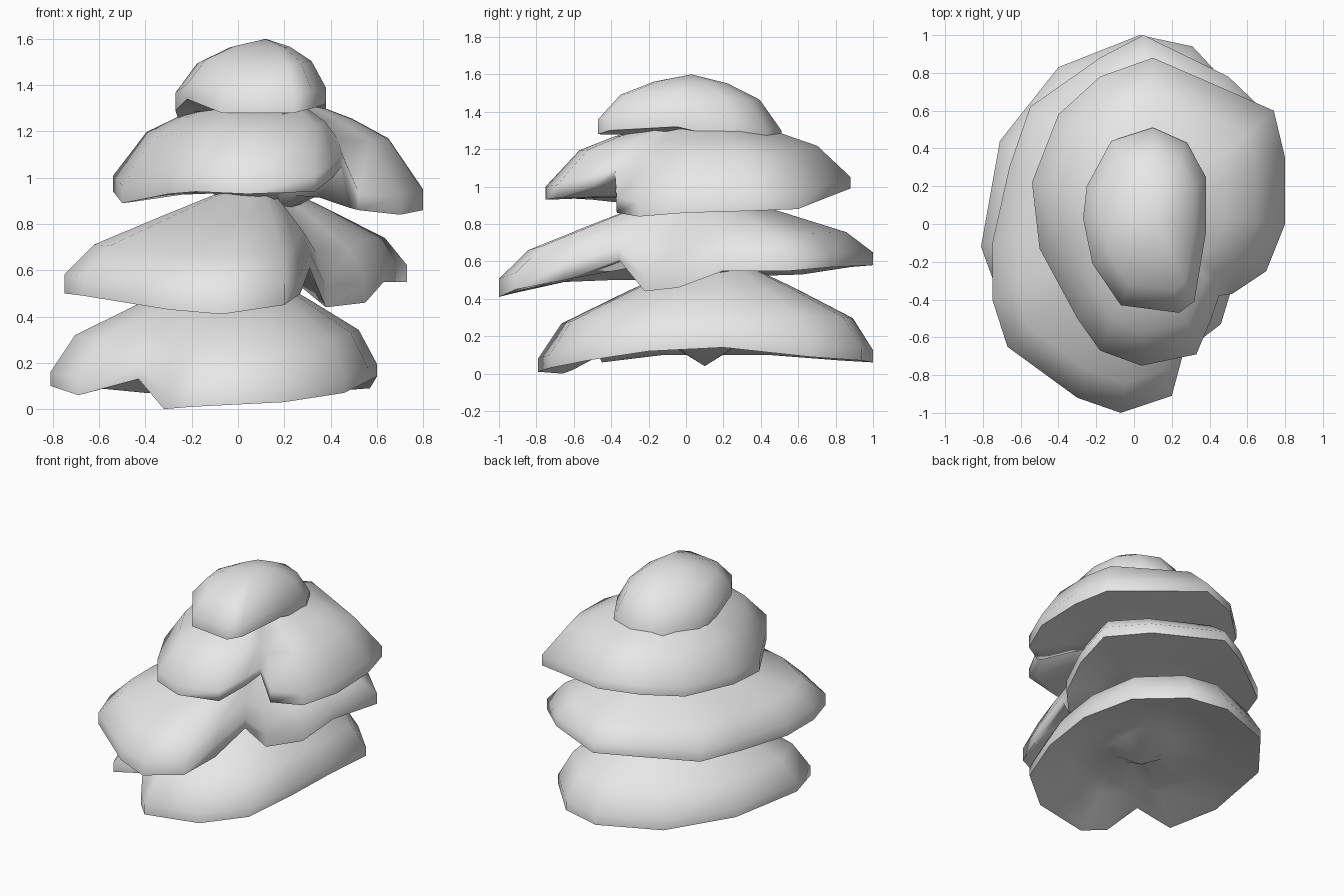
import bpy
import bmesh
from mathutils import Vector

cube = bpy.data.objects.get("Cube")
if cube:
    bpy.data.objects.remove(cube, do_unlink=True)

# Single plain grey surface
grey = bpy.data.materials.new("light_grey")
grey.use_nodes = True
grey.diffuse_color = (0.8, 0.8, 0.8, 1)
grey.node_tree.nodes["Principled BSDF"].inputs["Base Color"].default_value = grey.diffuse_color


def add_tier(name, rim, peak, ceiling, hub, profile, hollow):
    """Drooping foliage tier: an irregular rim lofted up to a peak and under to a hub.

    profile and hollow hold (scale, rise) rings: distance from the axis and height
    as a share of the way from the rim to the peak or to the hollow's ceiling.
    """
    peak, ceiling = Vector(peak), Vector(ceiling)
    bm = bmesh.new()

    def ring(scale, rise, target):
        verts = []
        for point in map(Vector, rim):
            co = target.lerp(point, scale)
            co.z = point.z + rise * (target.z - point.z)
            verts.append(bm.verts.new(co))
        return verts

    def loft(rings, tip):
        for a, b in zip(rings, rings[1:]):
            for i in range(len(a)):
                bm.faces.new((a[i - 1], a[i], b[i], b[i - 1]))
        end, tip_vert = rings[-1], bm.verts.new(tip)
        for i in range(len(end)):
            bm.faces.new((end[i - 1], end[i], tip_vert))

    base = ring(1, 0, peak)
    loft([base] + [ring(s, r, peak) for s, r in profile], peak)
    loft([base] + [ring(s, r, ceiling) for s, r in hollow], (*ceiling.xy, hub))
    bmesh.ops.recalc_face_normals(bm, faces=bm.faces)

    mesh = bpy.data.meshes.new(name)
    bm.to_mesh(mesh)
    bm.free()
    mesh.materials.append(grey)
    obj = bpy.data.objects.new(name, mesh)
    bpy.context.collection.objects.link(obj)
    bpy.ops.object.select_all(action="DESELECT")
    obj.select_set(True)
    bpy.context.view_layer.objects.active = obj
    bpy.ops.object.shade_smooth_by_angle(angle=1.4)


# Bottom tier, with a notch at the front right and a stub under its hollow
add_tier(
    "bottom_tier",
    [(-.2, -.79, .01), (.2, -.73, .03), (.46, -.53, .07), (.56, -.2, .12),
     (.6, .2, .14), (.57, .66, .09), (.31, .94, .07), (.03, 1, .06),
     (-.4, .83, .07), (-.71, .44, .1), (-.81, -.12, .1), (-.69, -.45, .06),
     (-.43, -.48, .13), (-.32, -.66, 0)],
    peak=(0, .17, .61), ceiling=(.02, .1, .19), hub=.04,
    profile=[(1, .12), (.87, .43), (.5, .72), (.25, .9)],
    hollow=[(.93, .1), (.65, .7), (.27, 1)],
)

# Lower middle tier, with a long front lobe and a deep cleft beside it
add_tier(
    "lower_middle_tier",
    [(-.07, -1, .41), (.2, -.91, .45), (.27, -.65, .5), (.31, -.36, .61),
     (.38, -.22, .44), (.55, -.04, .46), (.63, .2, .55), (.73, .56, .55),
     (.5, .78, .57), (.05, 1, .58), (-.18, .88, .57), (-.55, .62, .53),
     (-.66, .3, .52), (-.75, -.1, .5), (-.75, -.4, .5), (-.67, -.65, .49),
     (-.3, -.92, .43)],
    peak=(.1, .05, .98), ceiling=(.06, .1, .58), hub=.5,
    profile=[(1, .17), (.85, .44), (.5, .7), (.25, .88)],
    hollow=[(.92, .15), (.6, .75), (.35, .9)],
)

# Upper middle tier, leaning left with a second, shallower cleft
add_tier(
    "upper_middle_tier",
    [(.04, -.75, .93), (.33, -.69, .94), (.41, -.5, 1), (.45, -.38, 1.05),
     (.52, -.37, .86), (.7, -.25, .84), (.8, 0, .86), (.8, .35, .87),
     (.74, .6, .88), (.4, .75, .94), (.1, .88, .99), (-.18, .78, .98),
     (-.4, .58, .95), (-.54, .22, .94), (-.5, -.13, .89), (-.3, -.5, .93),
     (-.18, -.67, .94)],
    peak=(.12, .07, 1.37), ceiling=(.1, .05, .95), hub=.8,
    profile=[(1, .16), (.78, .6), (.55, .77), (.3, .9)],
    hollow=[(.92, .1), (.6, .6), (.35, .7)],
)

# Crown, overhanging at the front and sinking into the tier below at the back
add_tier(
    "crown",
    [(-.07, -.43, 1.28), (.24, -.47, 1.28), (.32, -.41, 1.3), (.38, -.05, 1.32),
     (.38, .25, 1.25), (.28, .43, 1.2), (.1, .51, 1.2), (-.12, .44, 1.2),
     (-.25, .2, 1.23), (-.27, .03, 1.29), (-.22, -.21, 1.34)],
    peak=(.12, .03, 1.6), ceiling=(.1, .02, 1.27), hub=1.2,
    profile=[(1, .25), (.76, .66), (.4, .88)],
    hollow=[(.85, .1), (.5, .8)],
)
